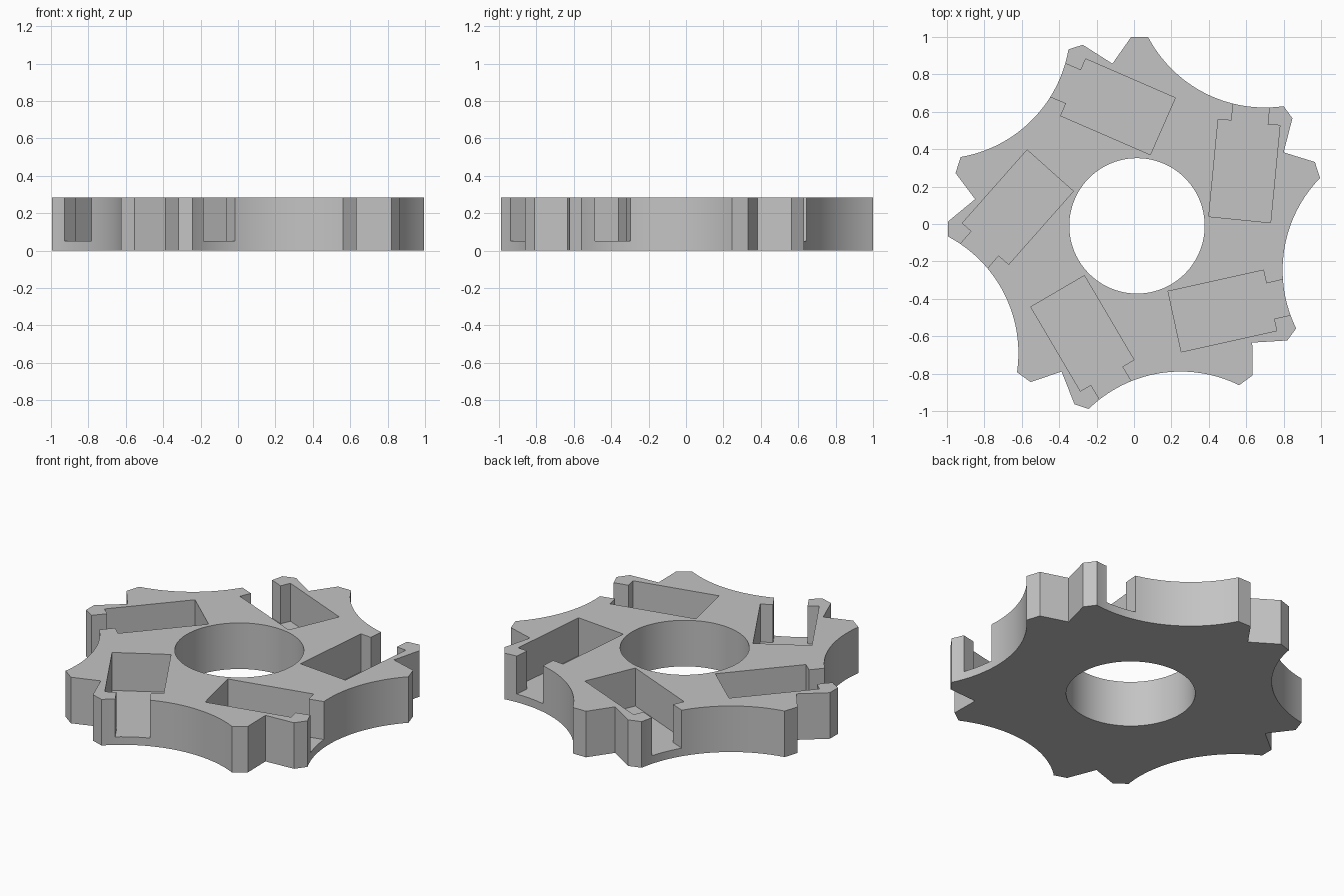
import bpy, bmesh
from math import atan2, cos, sin, pi, hypot
from mathutils import Vector, Matrix

cube = bpy.data.objects.get("Cube")
if cube:
    bpy.data.objects.remove(cube, do_unlink=True)

HEIGHT, FLOOR, BORE = 0.285, 0.05, 0.362
SECTORS = 5
CENTRE = Vector((0.016, -0.01))

grey = bpy.data.materials.new("plain grey")
grey.use_nodes = True
grey.diffuse_color = (0.55, 0.55, 0.55, 1)
grey.node_tree.nodes["Principled BSDF"].inputs["Base Color"].default_value = (0.55, 0.55, 0.55, 1)


def turned(points, i):
    """Points of one sector, turned clockwise about the hub centre."""
    rot = Matrix.Rotation(-2 * pi * i / SECTORS, 2)
    return [CENTRE + rot @ (Vector(p) - CENTRE) for p in points]


def add_prism(bm, points, z0, z1):
    face = bm.faces.new([bm.verts.new((p[0], p[1], z0)) for p in points])
    out = bmesh.ops.extrude_face_region(bm, geom=[face])
    for v in out["geom"]:
        if isinstance(v, bmesh.types.BMVert):
            v.co.z = z1


def make_object(name, bm):
    bmesh.ops.recalc_face_normals(bm, faces=bm.faces)
    mesh = bpy.data.meshes.new(name)
    bm.to_mesh(mesh)
    bm.free()
    mesh.materials.append(grey)
    obj = bpy.data.objects.new(name, mesh)
    bpy.context.collection.objects.link(obj)
    return obj


def arc(centre, start, end, steps):
    """Concave scallop sweeping counter-clockwise from start to end."""
    c = Vector(centre)
    a, b = (Vector(p) - c for p in (start, end))
    t0, t1 = atan2(a.y, a.x) % (2 * pi), atan2(b.y, b.x) % (2 * pi)
    pts = []
    for k in range(steps + 1):
        f = k / steps
        t, r = t0 + (t1 - t0) * f, a.length + (b.length - a.length) * f
        pts.append(c + Vector((cos(t), sin(t))) * r)
    return pts


# Wheel body: blunt tooth, scallop, second tooth and notch, repeated
sector = [(-0.015, 1.0)]
sector += arc((0.70, 1.328), (0.075, 1.0), (0.80, 0.63), 32)
sector += [(0.847, 0.565), (0.80, 0.383)]
outline = [p for i in range(SECTORS) for p in turned(sector, i)]
bm = bmesh.new()
add_prism(bm, outline, 0, HEIGHT)
body = make_object("wheel_body", bm)

# Cutter: round bore and five pockets whose necks open through the scallops
bm = bmesh.new()
circle = [CENTRE + Vector((cos(t), sin(t))) * BORE
          for t in (2 * pi * k / 96 for k in range(96))]
add_prism(bm, circle, -0.1, HEIGHT + 0.1)
pocket = [(0.45, 0.56), (0.40, 0.04), (0.73, 0.007), (0.78, 0.527),
          (0.715, 0.533), (0.735, 0.75), (0.54, 0.77), (0.522, 0.553)]
for i in range(SECTORS):
    add_prism(bm, turned(pocket, i), FLOOR, HEIGHT + 0.1)
cutter = make_object("pocket_cutter", bm)
cutter.hide_render = True

cut = body.modifiers.new("pockets", 'BOOLEAN')
cut.operation = 'DIFFERENCE'
cut.solver = 'EXACT'
cut.object = cutter

bpy.ops.object.select_all(action='DESELECT')
body.select_set(True)
bpy.context.view_layer.objects.active = body
bpy.ops.object.modifier_apply(modifier=cut.name)
bpy.data.objects.remove(cutter, do_unlink=True)
bpy.ops.object.shade_smooth_by_angle(angle=pi / 9)
